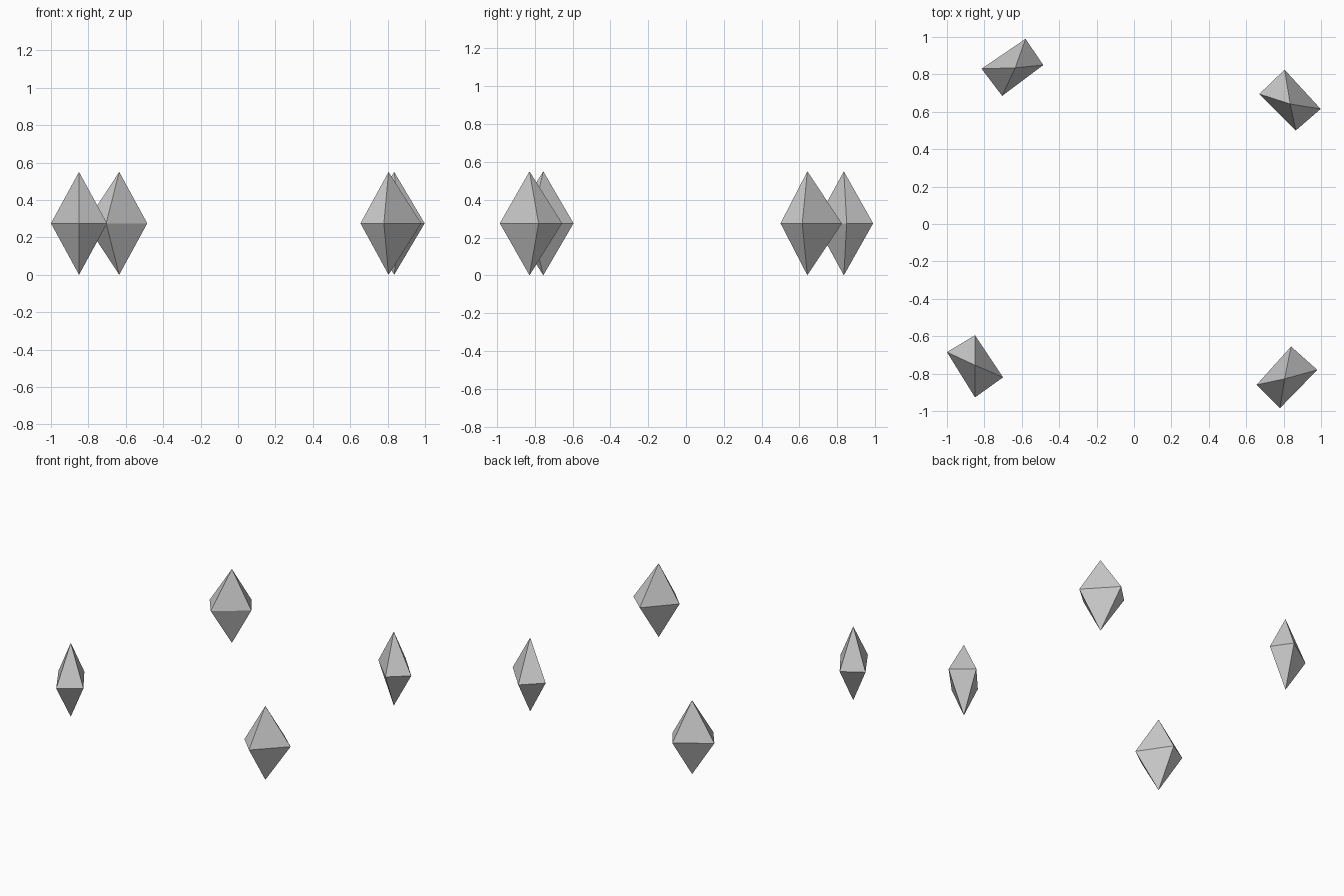
import bpy
import bmesh

default_cube = bpy.data.objects.get("Cube")
if default_cube:
    bpy.data.objects.remove(default_cube, do_unlink=True)

HEIGHT = 0.55
WAIST = HEIGHT / 2

# One plain grey for every crystal
grey = bpy.data.materials.new("plain_grey")
grey.use_nodes = True
grey_colour = (0.6, 0.6, 0.6, 1)
grey.diffuse_color = grey_colour
grey.node_tree.nodes["Principled BSDF"].inputs["Base Color"].default_value = grey_colour


def add_crystal(name, centre, corners):
    """Four-sided double pyramid: a waist loop joined to a top and a bottom tip."""
    bm = bmesh.new()
    waist = [bm.verts.new((x - centre[0], y - centre[1], 0)) for x, y in corners]
    for tip_height in (WAIST, -WAIST):
        tip = bm.verts.new((0, 0, tip_height))
        for index, corner in enumerate(waist):
            bm.faces.new((corner, waist[index - 1], tip))
    bmesh.ops.recalc_face_normals(bm, faces=bm.faces)
    mesh = bpy.data.meshes.new(name)
    bm.to_mesh(mesh)
    bm.free()
    mesh.materials.append(grey)
    crystal = bpy.data.objects.new(name, mesh)
    crystal.location = (centre[0], centre[1], WAIST)
    bpy.context.collection.objects.link(crystal)
    return crystal


# Four floating crystals, each turned and skewed a little differently
add_crystal("back_right_crystal", (-0.635, 0.835),
            [(-0.815, 0.83), (-0.58, 0.99), (-0.485, 0.85), (-0.705, 0.685)])
add_crystal("back_left_crystal", (0.835, 0.642),
            [(0.67, 0.695), (0.805, 0.825), (0.998, 0.615), (0.865, 0.5)])
add_crystal("front_right_crystal", (-0.85, -0.755),
            [(-1.0, -0.685), (-0.85, -0.595), (-0.7, -0.82), (-0.85, -0.927)])
add_crystal("front_left_crystal", (0.805, -0.828),
            [(0.655, -0.86), (0.84, -0.655), (0.98, -0.78), (0.78, -0.985)])
